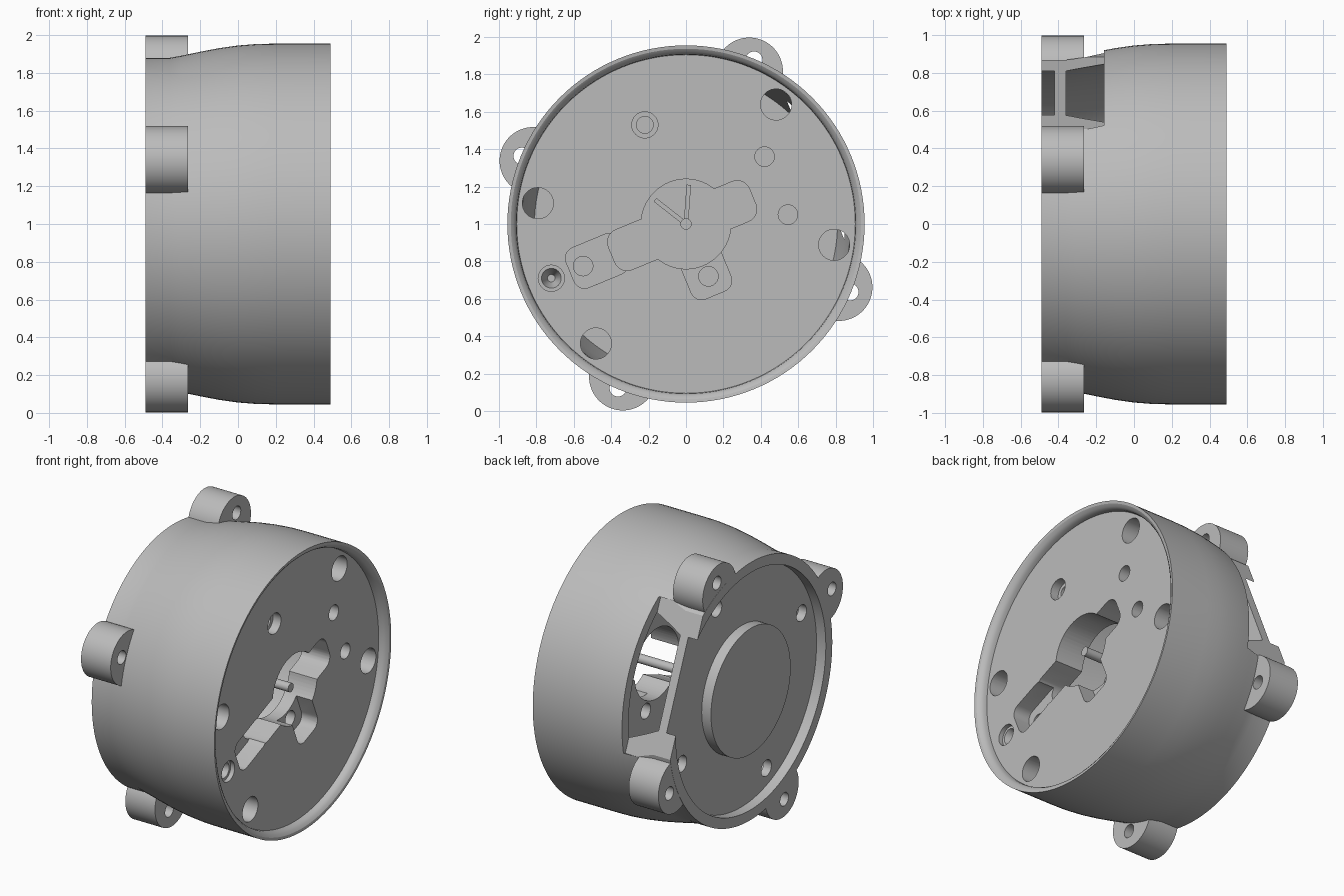
import bpy, bmesh
from math import radians, cos, sin
from mathutils import Matrix

if "Cube" in bpy.data.objects:
    bpy.data.objects.remove(bpy.data.objects["Cube"], do_unlink=True)

grey = bpy.data.materials.new("plain grey")
grey.use_nodes = True
grey.diffuse_color = (0.5, 0.5, 0.5, 1)
grey.node_tree.nodes["Principled BSDF"].inputs["Base Color"].default_value = (0.5, 0.5, 0.5, 1)


def finish(name, bm):
    bmesh.ops.recalc_face_normals(bm, faces=bm.faces)
    mesh = bpy.data.meshes.new(name)
    bm.to_mesh(mesh)
    bm.free()
    mesh.materials.append(grey)
    ob = bpy.data.objects.new(name, mesh)
    bpy.context.collection.objects.link(ob)
    return ob


def lathe(name, profile, steps=128):
    """Revolve (x, radius) points about the main axis."""
    bm = bmesh.new()
    verts = [bm.verts.new((x, r, 1)) for x, r in profile]
    edges = [bm.edges.new(p) for p in zip(verts, verts[1:])]
    bmesh.ops.spin(bm, geom=verts + edges, cent=(0, 0, 1), axis=(1, 0, 0),
                   angle=radians(360), steps=steps, use_merge=True)
    bmesh.ops.remove_doubles(bm, verts=bm.verts, dist=0.0005)
    return finish(name, bm)


def rod(name, y, z, x0, x1, r0, r1=None, sides=40):
    """Cylinder or cone running along x."""
    bm = bmesh.new()
    place = Matrix.Translation(((x0 + x1) / 2, y, z)) @ Matrix.Rotation(radians(90), 4, 'Y')
    bmesh.ops.create_cone(bm, cap_ends=True, segments=sides, radius1=r0,
                          radius2=r0 if r1 is None else r1, depth=x1 - x0, matrix=place)
    return finish(name, bm)


def block(name, angle, u0, u1, half, x0, x1, corner=0):
    """Box reaching from u0 to u1 along a direction in the yz plane."""
    bm = bmesh.new()
    bmesh.ops.create_cube(bm, size=1)
    bmesh.ops.scale(bm, verts=bm.verts, vec=(x1 - x0, u1 - u0, 2 * half))
    if corner:
        long = [e for e in bm.edges if abs(e.verts[0].co.x - e.verts[1].co.x) > 1e-4]
        bmesh.ops.bevel(bm, geom=long, offset=corner, segments=6, profile=0.5, affect='EDGES')
    bmesh.ops.translate(bm, verts=bm.verts, vec=((x0 + x1) / 2, (u0 + u1) / 2, 0))
    bm.transform(Matrix.Translation((0, 0, 1)) @ Matrix.Rotation(radians(angle), 4, 'X'))
    return finish(name, bm)


def cut(ob, *cutters):
    for c in cutters:
        c.hide_render = True
        mod = ob.modifiers.new("cut", 'BOOLEAN')
        mod.operation, mod.solver, mod.object = 'DIFFERENCE', 'EXACT', c
        bpy.context.view_layer.objects.active = ob
        bpy.ops.object.modifier_apply(modifier=mod.name)
        bpy.data.objects.remove(c, do_unlink=True)


def polar(r, a):
    return r * cos(radians(a)), 1 + r * sin(radians(a))


def smooth(ob):
    bpy.ops.object.select_all(action='DESELECT')
    ob.select_set(True)
    bpy.context.view_layer.objects.active = ob
    bpy.ops.object.shade_smooth_by_angle(angle=radians(25))


EARS = (67.5, 157.5, 247.5, 337.5)

# Housing: rounded lip, tapering shell, recessed back with a raised disc
housing = lathe("housing", [
    (0.43, 0), (0.43, 0.905), (0.455, 0.908), (0.475, 0.92), (0.487, 0.937), (0.49, 0.955),
    (0.2, 0.955), (0.1, 0.953), (0, 0.945), (-0.1, 0.931), (-0.2, 0.912), (-0.3, 0.891),
    (-0.36, 0.88), (-0.49, 0.88), (-0.49, 0.81), (-0.42, 0.81), (-0.42, 0.43),
    (-0.49, 0.43), (-0.49, 0)])

# Hollow inside, and the side window that flattens the back rim
cut(housing,
    lathe("cavity", [(-0.36, 0), (-0.36, 0.81), (-0.16, 0.85), (0, 0.875), (0.22, 0.885), (0.22, 0)]),
    block("window", 22.5, 0.75, 1.3, 0.5, -0.7, -0.16))

# Keyhole opening with two shallow shelves
cut(housing,
    rod("hub_opening", 0, 1, 0.1, 0.6, 0.24, sides=64),
    block("slot", 22.5, -0.43, 0.385, 0.115, 0.1, 0.6, 0.07),
    block("long_shelf", 22.5, -0.67, -0.36, 0.115, 0.31, 0.6, 0.06),
    block("short_shelf", -67.5, 0.1, 0.41, 0.115, 0.31, 0.6, 0.06))

# Large access holes in the front plate
for a in (53, 172, 233, 352):
    y, z = polar(0.8, a)
    cut(housing, rod("access_hole", y, z, 0.1, 0.6, 0.083))

# Small plain holes, including the shelf screw holes
for y, z in ((0.42, 1.36), (0.545, 1.05), (-0.55, 0.775), (0.12, 0.72)):
    cut(housing, rod("small_hole", y, z, 0.1, 0.6, 0.052))

# Counterbored hole and countersunk hole
cut(housing,
    rod("counterbore", -0.22, 1.53, 0.37, 0.6, 0.07),
    rod("bore", -0.22, 1.53, 0.1, 0.5, 0.045),
    rod("sink_rim", -0.72, 0.71, 0.4, 0.6, 0.07),
    rod("sink_cone", -0.72, 0.71, 0.3, 0.41, 0.02, 0.056))

# Back plate holes
for a in EARS:
    y, z = polar(0.7, a)
    cut(housing, rod("back_hole", y, z, -0.6, -0.3, 0.055))
smooth(housing)

# Mounting ears around the back rim
for i, a in enumerate(EARS):
    y, z = polar(0.884, a)
    ear = rod(f"mounting_ear_{i + 1}", y, z, -0.489, -0.265, 0.18, sides=64)
    hy, hz = polar(0.95, a)
    cut(ear, rod("ear_core", 0, 1, -0.7, 0, 0.83, sides=128),
        rod("ear_hole", hy, hz, -0.7, 0, 0.045))
    smooth(ear)

# Central shaft and the ribs fanning out behind it
smooth(rod("shaft", 0, 1, -0.37, 0.4, 0.03))
for i, a in enumerate((86, 142)):
    block(f"fan_rib_{i + 1}", a, 0.02, 0.21, 0.012, -0.37, -0.1)
